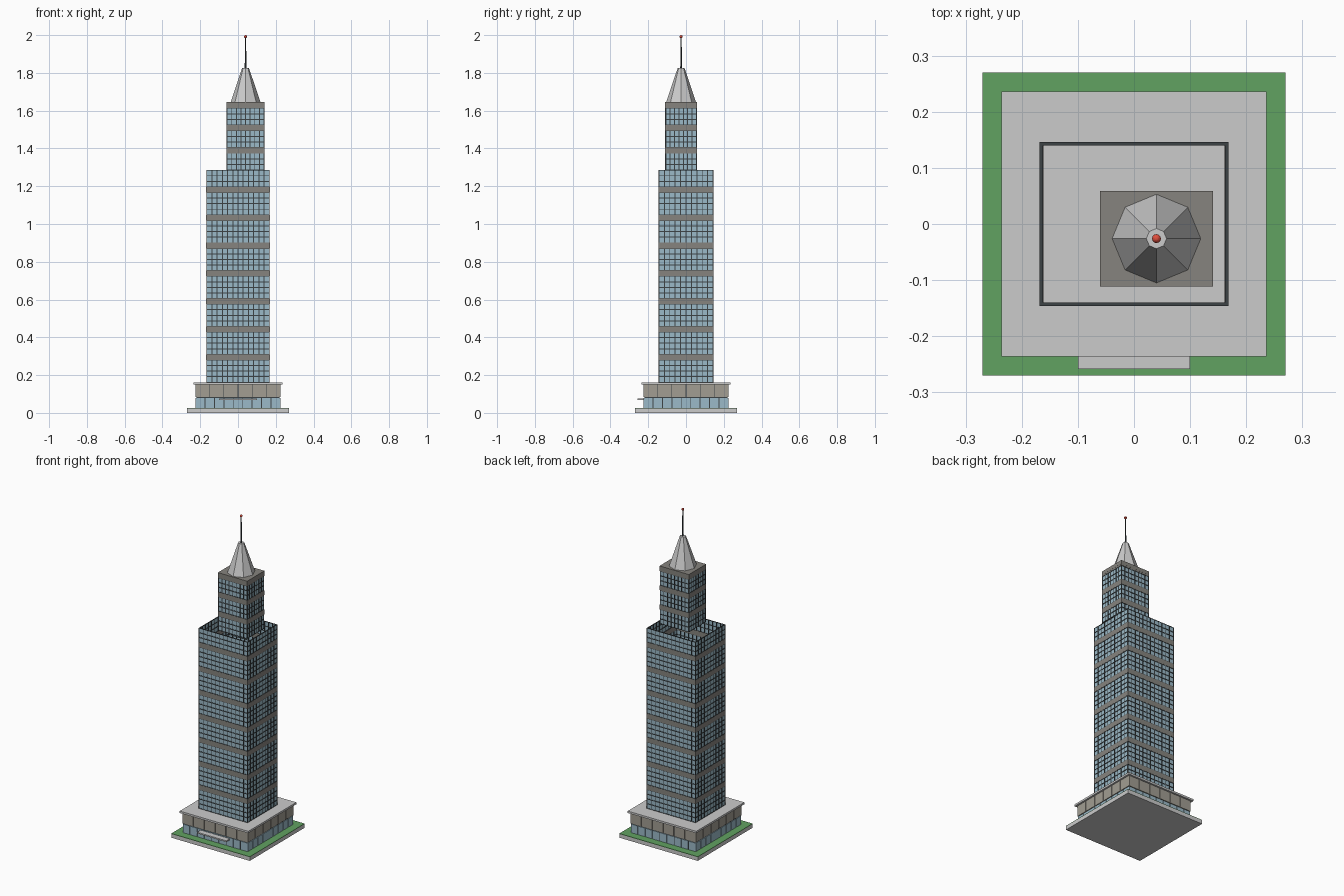
import bpy, bmesh
from mathutils import Matrix, Vector

if "Cube" in bpy.data.objects:
    bpy.data.objects.remove(bpy.data.objects["Cube"])


def material(name, rgb):
    m = bpy.data.materials.new(name)
    m.diffuse_color = (*rgb, 1)
    m.use_nodes = True
    m.node_tree.nodes["Principled BSDF"].inputs["Base Color"].default_value = m.diffuse_color
    return m


GLASS = material("glass", (0.33, 0.49, 0.58))
DARK = material("dark_metal", (0.045, 0.055, 0.06))
BAND = material("spandrel", (0.24, 0.23, 0.21))
STONE = material("stone", (0.36, 0.34, 0.29))
GREEN = material("lawn", (0.12, 0.36, 0.12))
RED = material("beacon", (0.75, 0.08, 0.05))


def finish(name, bm, mat=None):
    me = bpy.data.meshes.new(name)
    bm.to_mesh(me)
    bm.free()
    ob = bpy.data.objects.new(name, me)
    bpy.context.collection.objects.link(ob)
    if mat:
        me.materials.append(mat)
    return ob


def add_box(bm, lo, hi):
    lo, hi = Vector(lo), Vector(hi)
    m = Matrix.Translation((lo + hi) / 2) @ Matrix.Diagonal((*(hi - lo), 1))
    bmesh.ops.create_cube(bm, size=1, matrix=m)


def box(name, lo, hi, mat=None):
    bm = bmesh.new()
    add_box(bm, lo, hi)
    return finish(name, bm, mat)


def add_ring(bm, c, hx, hy, t, z0, z1, inset=0.0):
    """Four wall strips round a rectangle, set in from its outer faces."""
    hx, hy = hx - inset, hy - inset
    for s in (-1, 1):
        y0, y1 = sorted((c[1] + s * hy, c[1] + s * (hy - t)))
        add_box(bm, (c[0] - hx, y0, z0), (c[0] + hx, y1, z1))
        x0, x1 = sorted((c[0] + s * hx, c[0] + s * (hx - t)))
        add_box(bm, (x0, c[1] - hy + t, z0), (x1, c[1] + hy - t, z1))


def add_posts(bm, c, hx, hy, nx, ny, w, t, z0, z1):
    """Upright bars at every column line on all four sides."""
    for s in (-1, 1):
        y0, y1 = sorted((c[1] + s * hy, c[1] + s * (hy - t)))
        for i in range(nx + 1):
            x = c[0] - hx + w / 2 + (2 * hx - w) * i / nx
            add_box(bm, (x - w / 2, y0, z0), (x + w / 2, y1, z1))
        x0, x1 = sorted((c[0] + s * hx, c[0] + s * (hx - t)))
        for i in range(1, ny):
            y = c[1] - hy + w / 2 + (2 * hy - w) * i / ny
            add_box(bm, (x0, y - w / 2, z0), (x1, y + w / 2, z1))


def curtain_wall(name, c, hx, hy, nx, ny, z0, z1, floors, period):
    """Hollow glazed shaft with a solid band on the last floor of each period."""
    t, w = 0.006, 0.005
    h = (z1 - z0) / floors
    glass, grid, bands = bmesh.new(), bmesh.new(), bmesh.new()
    add_ring(glass, c, hx, hy, 0.002, z0, z1 - 0.001, inset=0.002)
    start = 0
    for f in range(floors + 1):
        z = z0 + f * h
        is_band = f < floors and f % period == period - 1
        if is_band:
            add_ring(bands, c, hx + 0.0005, hy + 0.0005, t + 0.001, z, z + h)
        if is_band or f == floors:
            if f > start:
                add_posts(grid, c, hx, hy, nx, ny, w, t, z0 + start * h, z)
            start = f + 1
        lo, hi = max(z0, z - w / 2), min(z1, z + w / 2)
        add_ring(grid, c, hx, hy, t, lo, hi)
    finish(name + "_glass", glass, GLASS)
    finish(name + "_mullions", grid, DARK)
    finish(name + "_bands", bands, BAND)


def panels(name, r, n, z0, z1, mat, gap=0.004, depth=0.008):
    """Row of separate facing panels on each side of the podium."""
    bm = bmesh.new()
    p = 2 * r / n
    for i in range(n):
        a, b = -r + i * p + gap / 2, -r + (i + 1) * p - gap / 2
        for s in (-1, 1):
            d0, d1 = sorted((s * r, s * (r - depth)))
            add_box(bm, (a, d0, z0), (b, d1, z1))
            add_box(bm, (d0, a, z0), (d1, b, z1))
    finish(name, bm, mat)


def cone(name, c, r1, r2, z0, z1, sides, mat=None):
    bm = bmesh.new()
    bmesh.ops.create_cone(bm, cap_ends=True, segments=sides, radius1=r1, radius2=r2,
                          depth=z1 - z0, matrix=Matrix.Translation((*c, (z0 + z1) / 2)))
    return finish(name, bm, mat)


# Site slab and lawn
box("site_slab", (-0.27, -0.27, 0), (0.27, 0.27, 0.023))
box("lawn", (-0.27, -0.27, 0.023), (0.27, 0.27, 0.026), GREEN)

# Podium: dark core, shopfront glass, stone panels, roof slab, canopy
box("podium_core", (-0.22, -0.22, 0.026), (0.22, 0.22, 0.15), DARK)
panels("shopfront_glass", 0.224, 9, 0.027, 0.08, GLASS)
panels("podium_stone", 0.225, 6, 0.084, 0.15, STONE)
box("podium_roof", (-0.236, -0.236, 0.15), (0.236, 0.236, 0.162))
box("entrance_canopy", (-0.1, -0.258, 0.067), (0.1, -0.22, 0.075))

# Main tower and offset upper tower
C = (0.04, -0.026)
curtain_wall("tower", (0, 0), 0.168, 0.146, 12, 10, 0.162, 1.285, 38, 5)
curtain_wall("upper_tower", C, 0.1, 0.084, 8, 7, 1.285, 1.643, 12, 4)
box("upper_roof", (C[0] - 0.101, C[1] - 0.085, 1.622), (C[0] + 0.101, C[1] + 0.085, 1.645), BAND)

# Octagonal spire, mast and beacon
cone("spire", C, 0.079, 0.018, 1.645, 1.826, 8)
cone("mast", C, 0.0045, 0.003, 1.826, 1.992, 8, DARK)
bm = bmesh.new()
bmesh.ops.create_uvsphere(bm, u_segments=12, v_segments=8, radius=0.008,
                          matrix=Matrix.Translation((*C, 1.992)))
finish("beacon", bm, RED)
